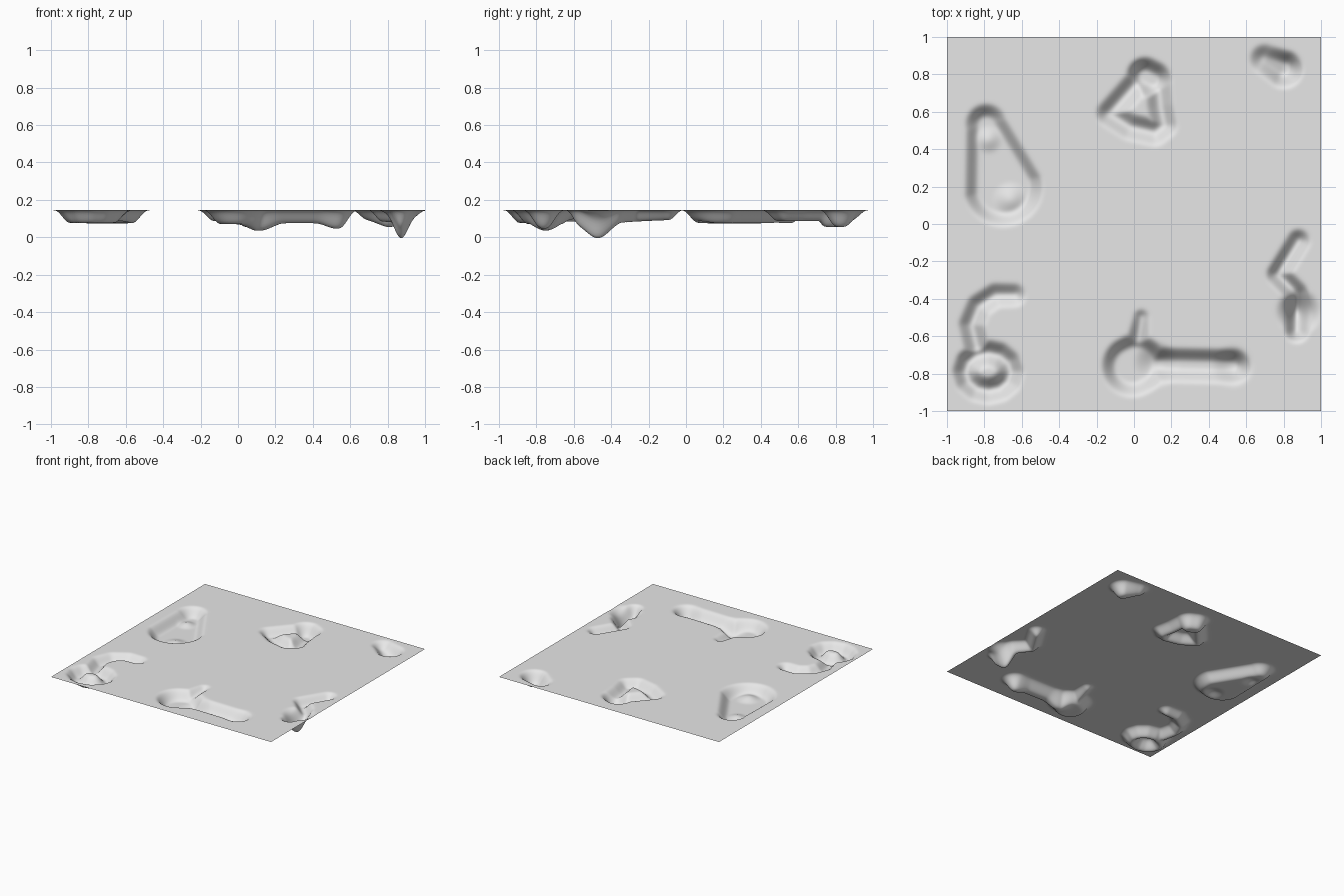
import bpy
import bmesh
from math import cos, sin, tau
from mathutils import Vector

cube = bpy.data.objects.get("Cube")
if cube:
    bpy.data.objects.remove(cube, do_unlink=True)

TOP = 0.145
CELLS = 200


def smooth(t):
    """Ease from zero to one with flat ends."""
    t = min(max(t, 0), 1)
    return t * t * (3 - 2 * t)


def oval(center_x, center_y, radius_x, radius_y, steps=12):
    """Closed path around an oval."""
    angles = [tau * i / steps for i in range(steps + 1)]
    return [(center_x + radius_x * cos(a), center_y + radius_y * sin(a)) for a in angles]


def press(sheet, path, radius, depth, end_radius=None, end_depth=None):
    """Press a rounded trench along a path, tapering from its start to its end."""
    end_radius = radius if end_radius is None else end_radius
    end_depth = depth if end_depth is None else end_depth
    points = [Vector(p) for p in path]
    reach = max(radius, end_radius)
    low_x, high_x = min(p.x for p in points) - reach, max(p.x for p in points) + reach
    low_y, high_y = min(p.y for p in points) - reach, max(p.y for p in points) + reach
    pieces = len(points) - 1
    for vert in sheet.verts:
        if not (low_x < vert.co.x < high_x and low_y < vert.co.y < high_y):
            continue
        spot = vert.co.xy
        for i, (start, end) in enumerate(zip(points, points[1:])):
            along = end - start
            t = min(max((spot - start).dot(along) / along.length_squared, 0), 1)
            taper = (i + t) / pieces
            width = radius + (end_radius - radius) * taper
            drop = depth + (end_depth - depth) * taper
            distance = (spot - start - along * t).length
            wall = min(width, 0.085)
            vert.co.z = min(vert.co.z, TOP - drop * smooth((width - distance) / wall))


def dab(sheet, x, y, radius, rise):
    """Raise or lower a soft round spot, only within a trench."""
    center = Vector((x, y))
    for vert in sheet.verts:
        if vert.co.z < TOP:
            lift = rise * smooth(1 - (vert.co.xy - center).length / radius)
            vert.co.z = min(vert.co.z + lift, TOP)


# Flat ground sheet
sheet = bmesh.new()
bmesh.ops.create_grid(sheet, x_segments=CELLS, y_segments=CELLS, size=1)
for vert in sheet.verts:
    vert.co.z = TOP

# Long pit with a lumpy floor
press(sheet, [(-.79, .53), (-.7, .2)], .12, .07, end_radius=.22)
dab(sheet, -.66, .13, .1, .025)
dab(sheet, -.78, .45, .08, .02)

# Crooked ring with a wide hollow at its back
press(sheet, [(-.13, .59), (.02, .76), (.13, .75), (.14, .63), (.16, .53),
              (.11, .49), (-.02, .52), (-.13, .59)], .08, .06)
press(sheet, [(.06, .79), (.1, .77)], .11, .09)

# Corner dimple
press(sheet, [(.7, .88), (.8, .83)], .09, .055, end_radius=.11, end_depth=.09)

# Zigzag groove with one deep spot
press(sheet, [(.88, -.09), (.77, -.27), (.87, -.37), (.87, -.57)], .07, .055, end_depth=.08)
dab(sheet, .88, -.47, .13, -.08)

# Round bowl with a thin stem and a long bar
press(sheet, [(-.01, -.76), (.01, -.75)], .17, .075)
press(sheet, [(.01, -.7), (.04, -.5)], .08, .07, end_radius=.05, end_depth=.03)
press(sheet, [(.05, -.75), (.53, -.76)], .1, .07)
dab(sheet, .12, -.75, .13, -.04)
dab(sheet, .53, -.76, .12, -.03)

# Hook
press(sheet, [(-.64, -.38), (-.74, -.38), (-.83, -.44), (-.87, -.54), (-.84, -.66)],
      .07, .045, end_radius=.08, end_depth=.065)

# Loop below the hook
press(sheet, oval(-.78, -.79, .12, .1), .08, .07)

# Relax the creases where trenches meet
hollow = [v for v in sheet.verts if v.co.z < TOP]
for _ in range(3):
    bmesh.ops.smooth_vert(sheet, verts=hollow, factor=0.5, use_axis_z=True)
for face in sheet.faces:
    face.smooth = True

mesh = bpy.data.meshes.new("ground_sheet")
sheet.to_mesh(mesh)
sheet.free()
ground = bpy.data.objects.new("ground_sheet", mesh)
bpy.context.collection.objects.link(ground)

# Plain light grey
grey = bpy.data.materials.new("light_grey")
grey.use_nodes = True
colour = (0.8, 0.8, 0.8, 1)
grey.diffuse_color = colour
grey.node_tree.nodes["Principled BSDF"].inputs["Base Color"].default_value = colour
mesh.materials.append(grey)
